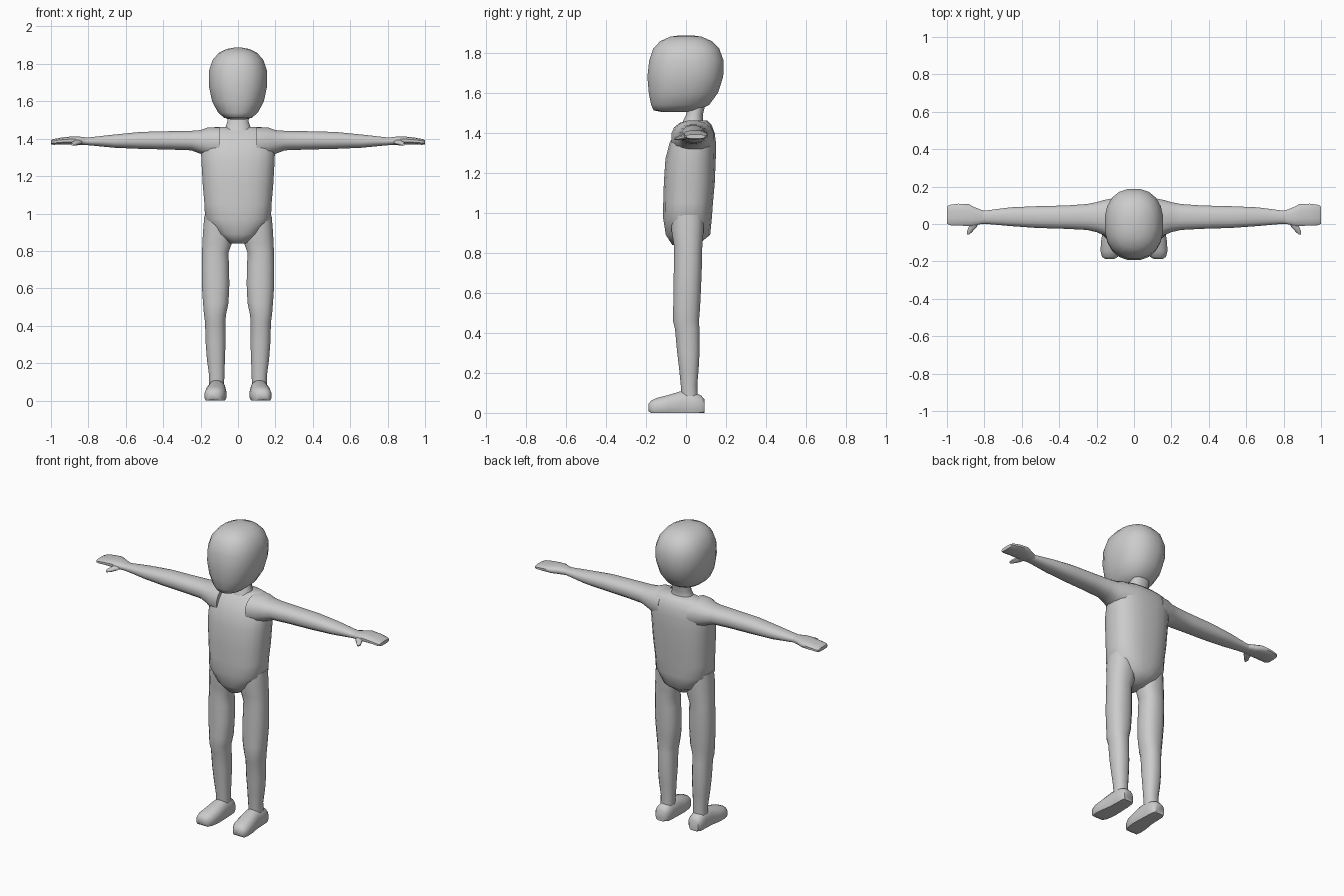
import bpy, bmesh, math

mat = bpy.data.materials.new("plain_grey")
mat.diffuse_color = (0.6, 0.6, 0.6, 1)


def loft(name, axis, rings, sides=16, power=2.3, mirror=False, angle=50):
    """Skin rounded rings (position, low1, high1, low2, high2) along an axis; nothing goes below z = 0."""
    bm = bmesh.new()
    loops = []
    for pos, a0, a1, b0, b1 in rings:
        loop = []
        for i in range(sides):
            t = 2 * math.pi * (i + 0.5) / sides
            c, s = math.cos(t), math.sin(t)
            a = (a0 + a1) / 2 + (a1 - a0) / 2 * math.copysign(abs(c) ** (2 / power), c)
            b = (b0 + b1) / 2 + (b1 - b0) / 2 * math.copysign(abs(s) ** (2 / power), s)
            co = {"x": (pos, a, b), "y": (a, pos, b), "z": (a, b, pos)}[axis]
            loop.append(bm.verts.new((co[0], co[1], max(co[2], 0))))
        loops.append(loop)
    for p, q in zip(loops, loops[1:]):
        for i in range(sides):
            j = (i + 1) % sides
            bm.faces.new((p[i], p[j], q[j], q[i]))
    bm.faces.new(loops[0])
    bm.faces.new(loops[-1])
    bmesh.ops.recalc_face_normals(bm, faces=bm.faces)
    mesh = bpy.data.meshes.new(name)
    bm.to_mesh(mesh)
    bm.free()
    mesh.materials.append(mat)
    ob = bpy.data.objects.new(name, mesh)
    bpy.context.collection.objects.link(ob)
    if mirror:
        ob.modifiers.new("mirror", "MIRROR").use_mirror_merge = False
    bpy.ops.object.select_all(action="DESELECT")
    ob.select_set(True)
    bpy.context.view_layer.objects.active = ob
    bpy.ops.object.shade_smooth_by_angle(angle=math.radians(angle))


def centred(rows):
    """Turn (z, half width, front, back) rows into symmetric rings."""
    return [(z, -w, w, f, b) for z, w, f, b in rows]


# Head, with a forward chin and a domed crown
loft("head", "z", centred([
    (1.503, 0.040, -0.12, 0.02), (1.512, 0.075, -0.163, 0.065), (1.54, 0.108, -0.176, 0.118),
    (1.60, 0.140, -0.188, 0.162), (1.68, 0.157, -0.195, 0.188), (1.76, 0.158, -0.186, 0.190),
    (1.82, 0.138, -0.166, 0.168), (1.858, 0.105, -0.13, 0.13), (1.88, 0.06, -0.08, 0.08),
    (1.887, 0.02, -0.03, 0.03)]), sides=20, angle=80)

# Neck
loft("neck", "z", centred([
    (1.41, 0.085, -0.03, 0.10), (1.46, 0.068, -0.015, 0.085), (1.49, 0.058, 0.0, 0.085),
    (1.55, 0.06, 0.005, 0.10)]))

# Torso, from the pelvis up to the shoulders
loft("torso", "z", centred([
    (0.84, 0.045, -0.07, 0.06), (0.89, 0.115, -0.102, 0.122), (0.97, 0.178, -0.115, 0.130),
    (1.05, 0.181, -0.115, 0.136), (1.15, 0.190, -0.112, 0.145), (1.27, 0.197, -0.104, 0.150),
    (1.35, 0.200, -0.083, 0.151), (1.40, 0.195, -0.055, 0.144), (1.44, 0.175, -0.022, 0.128),
    (1.462, 0.125, 0.005, 0.105)]), sides=20, power=2.5, angle=60)

# Arms: x, then the y range and the z range
loft("arm", "x", [
    (0.10, -0.075, 0.142, 0.0 + 1.29, 1.462), (0.16, -0.062, 0.13, 1.30, 1.462),
    (0.20, -0.045, 0.118, 1.318, 1.447), (0.25, -0.033, 0.108, 1.337, 1.443),
    (0.36, -0.027, 0.100, 1.341, 1.441), (0.52, -0.022, 0.096, 1.345, 1.437),
    (0.66, -0.012, 0.090, 1.351, 1.423), (0.79, 0.0, 0.073, 1.364, 1.408),
    (0.83, 0.0, 0.072, 1.367, 1.406)], mirror=True, angle=60)

# Hands: flat mittens
loft("hand", "x", [
    (0.80, 0.004, 0.070, 1.367, 1.406), (0.85, -0.010, 0.090, 1.367, 1.412),
    (0.885, -0.012, 0.108, 1.369, 1.413), (0.94, -0.010, 0.110, 1.369, 1.407),
    (0.985, -0.008, 0.104, 1.367, 1.399), (1.0, 0.0, 0.095, 1.37, 1.392)],
    sides=12, power=2.6, mirror=True)

# Thumbs
loft("thumb", "y", [
    (0.02, 0.82, 0.875, 1.372, 1.400), (-0.015, 0.838, 0.885, 1.365, 1.393),
    (-0.04, 0.862, 0.895, 1.362, 1.384), (-0.057, 0.880, 0.892, 1.364, 1.376)],
    sides=8, power=2, mirror=True)

# Legs with a small step at the knee
loft("leg", "z", [
    (0.05, 0.075, 0.155, -0.02, 0.06), (0.14, 0.072, 0.156, -0.027, 0.057),
    (0.22, 0.069, 0.167, -0.035, 0.064), (0.31, 0.066, 0.174, -0.046, 0.069),
    (0.42, 0.067, 0.177, -0.056, 0.068), (0.46, 0.063, 0.183, -0.066, 0.066),
    (0.52, 0.050, 0.188, -0.065, 0.071), (0.62, 0.045, 0.195, -0.064, 0.076),
    (0.72, 0.047, 0.195, -0.062, 0.080), (0.79, 0.050, 0.193, -0.061, 0.081),
    (0.84, 0.032, 0.192, -0.062, 0.083), (0.92, 0.02, 0.187, -0.075, 0.09),
    (0.99, 0.03, 0.181, -0.07, 0.09)], mirror=True, angle=60)

# Feet with flat soles
loft("foot", "y", [
    (0.092, 0.085, 0.150, -0.01, 0.070), (0.075, 0.070, 0.162, -0.02, 0.088),
    (0.03, 0.066, 0.163, -0.03, 0.108), (-0.03, 0.063, 0.166, -0.03, 0.108),
    (-0.09, 0.061, 0.177, -0.03, 0.090), (-0.145, 0.068, 0.180, -0.025, 0.076),
    (-0.175, 0.085, 0.172, -0.015, 0.062), (-0.187, 0.105, 0.155, 0.008, 0.045)],
    power=2.4, mirror=True)
